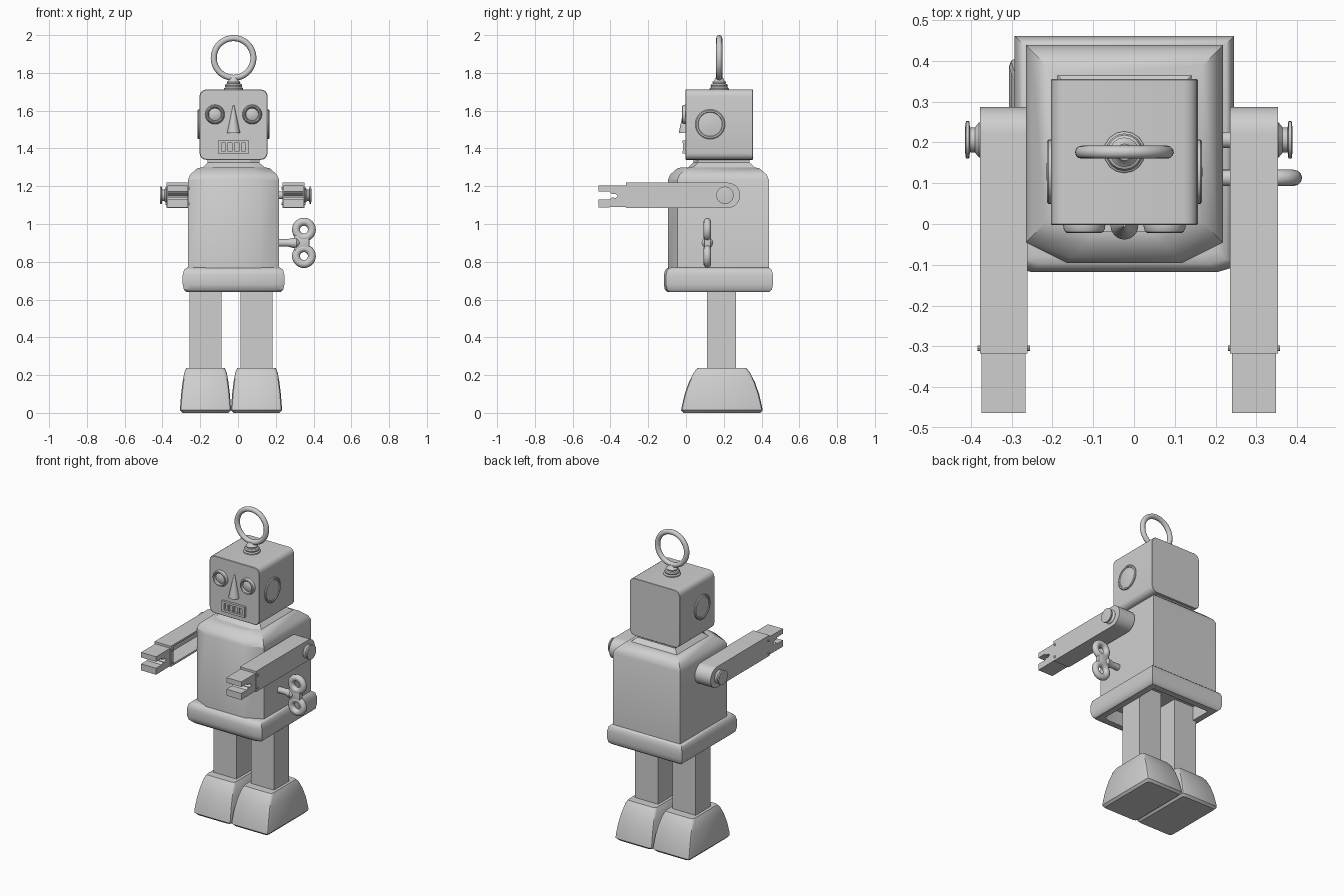
import bpy, bmesh, math
from mathutils import Vector, Matrix

if "Cube" in bpy.data.objects:
    bpy.data.objects.remove(bpy.data.objects["Cube"])

grey = bpy.data.materials.new("tin_grey")
grey.diffuse_color = (0.62, 0.62, 0.62, 1)
grey.use_nodes = True
grey.node_tree.nodes["Principled BSDF"].inputs["Base Color"].default_value = grey.diffuse_color
CX, CY = -0.0235, 0.1715      # torso axis
LX = -0.037                   # middle of the legs


def finish(name, bm, angle=35):
    bmesh.ops.recalc_face_normals(bm, faces=bm.faces)
    me = bpy.data.meshes.new(name)
    bm.to_mesh(me)
    bm.free()
    me.materials.append(grey)
    ob = bpy.data.objects.new(name, me)
    bpy.context.collection.objects.link(ob)
    bpy.ops.object.select_all(action='DESELECT')
    ob.select_set(True)
    bpy.context.view_layer.objects.active = ob
    bpy.ops.object.shade_smooth_by_angle(angle=math.radians(angle))
    return ob


def loft(name, rings, cap=True, close=False, angle=35):
    """Skin a stack of equal-length point rings."""
    bm = bmesh.new()
    vs = [[bm.verts.new(p) for p in r] for r in rings]
    n = len(vs[0])
    pairs = list(zip(vs, vs[1:])) + ([(vs[-1], vs[0])] if close else [])
    for a, b in pairs:
        for i in range(n):
            j = (i + 1) % n
            bm.faces.new((a[i], a[j], b[j], b[i]))
    if cap and not close:
        bm.faces.new(vs[0])
        bm.faces.new(vs[-1])
    return finish(name, bm, angle)


def turned(name, profile, centre, axis, n=32, close=False):
    """Revolve (radius, distance) pairs around an axis through centre."""
    q = Vector((0, 0, 1)).rotation_difference(Vector(axis))
    rings = []
    for r, h in profile:
        rings.append([Vector(centre) + q @ Vector((r * math.cos(t), r * math.sin(t), h))
                      for t in (2 * math.pi * i / n for i in range(n))])
    return loft(name, rings, close=close)


def ring(name, major, ru, rv, centre, axis, n=40, m=12):
    prof = [(major + ru * math.cos(2 * math.pi * i / m), rv * math.sin(2 * math.pi * i / m))
            for i in range(m)]
    return turned(name, prof, centre, axis, n, close=True)


def rounded(hx, hy, r, seg=4):
    """Rounded rectangle outline as 2D points."""
    out = []
    for k, (sx, sy) in enumerate(((1, 1), (-1, 1), (-1, -1), (1, -1))):
        for i in range(seg + 1):
            t = math.pi / 2 * (k + i / seg)
            out.append((sx * (hx - r) + r * math.cos(t), sy * (hy - r) + r * math.sin(t)))
    return out


def box(name, x0, x1, y0, y1, z0, z1, bevel=0.0):
    bm = bmesh.new()
    bmesh.ops.create_cube(bm, size=1, matrix=Matrix.Translation(
        ((x0 + x1) / 2, (y0 + y1) / 2, (z0 + z1) / 2)) @ Matrix.Diagonal((x1 - x0, y1 - y0, z1 - z0, 1)))
    if bevel:
        bmesh.ops.bevel(bm, geom=bm.edges[:], offset=bevel, segments=2, affect='EDGES', profile=0.5)
    return finish(name, bm)


def plan(hx, hy, z, cham_x, cham_y, cx=CX, cy=CY):
    """Horizontal outline: square back corners, cut front corners."""
    return [(cx + x, cy + y, z) for x, y in (
        (hx, hy), (-hx, hy), (-hx, -hy + cham_y), (-hx + cham_x, -hy),
        (hx - cham_x, -hy), (hx, -hy + cham_y))]


# Torso with sloped shoulders
loft("torso", [plan(0.2415 - d, 0.267 - d, z, 0.1, 0.05) for d, z in (
    (0, 0.75), (0, 1.235), (0.012, 1.262), (0.05, 1.295), (0.075, 1.30))], angle=30)
# Neck
loft("neck", [plan(h, h + 0.012, z, 0.05, 0.025, CX, 0.188) for h, z in (
    (0.175, 1.29), (0.155, 1.308), (0.137, 1.325), (0.137, 1.345))], angle=25)
# Waist skirt with a hollow underside
loft("waist_skirt", [plan(0.269 - d, 0.289 - d, z, 0.04, 0.012) for d, z in (
    (0.06, 0.73), (0.06, 0.64), (0.02, 0.64), (0.006, 0.652), (0, 0.68),
    (0, 0.73), (0.007, 0.757), (0.02, 0.768), (0.04, 0.77))], angle=40)

# Head, rounded across the front outline
outline = rounded(0.18, 0.186, 0.035)
loft("head", [[(CX + x * s, y, 1.526 + z * s) for x, z in outline]
              for y, s in ((-0.003, 0.985), (0.0, 1), (0.353, 1), (0.355, 0.99))])
# Ear discs
for side, name in ((-1, "left_ear"), (1, "right_ear")):
    turned(name, [(0.079, -0.02), (0.079, 0.006), (0.074, 0.010), (0.066, 0.010),
                  (0.063, 0.006), (0.03, 0.010), (0.006, 0.011)],
           (CX + side * 0.18, 0.128, 1.528), (side, 0, 0))
# Eyes
for side, name in ((-1, "left_eye"), (1, "right_eye")):
    c = (CX + side * 0.0985, 0, 1.58)
    ring(name + "_rim", 0.042, 0.010, 0.022, c, (0, -1, 0))
    turned(name, [(0.036, -0.01), (0.036, 0.006), (0.025, 0.012), (0.004, 0.015)], c, (0, -1, 0))
# Nose cone
turned("nose", [(0.034, 0), (0.033, 0.008), (0.003, 0.148)], (CX, -0.004, 1.482), (0, 0, 1), 24)
# Mouth grille
mx, mz = -0.024, 1.408
for z in (-0.028, 0.028):
    box("mouth_bar", mx - 0.082, mx + 0.082, -0.018, 0.01, mz + z - 0.007, mz + z + 0.007)
for i in range(5):
    x = mx + (i - 2) * 0.0365
    w = 0.009 if i in (0, 4) else 0.005
    box("mouth_post", x - w, x + w, -0.017, 0.01, mz - 0.03, mz + 0.03)

# Antenna: ribbed base and loop
turned("antenna_base", [(0.051, 1.70), (0.051, 1.718), (0.043, 1.724), (0.046, 1.732), (0.042, 1.74),
                        (0.034, 1.744), (0.036, 1.752), (0.026, 1.76), (0.02, 1.775)],
       (CX, 0.176, 0), (0, 0, 1), 16)
ring("antenna_loop", 0.105, 0.016, 0.016, (CX, 0.176, 1.879), (0, 1, 0), 48)


def prism_x(name, pts, x0, x1):
    """Extrude a (y, z) outline along x."""
    return loft(name, [[(x, y, z) for y, z in pts] for x in (x0, x1)])


# Arms: channel open toward the torso, round shoulder, claw hand
for side, name, xc in ((-1, "left", -0.3195), (1, "right", 0.294)):
    def arm_outline(r, y0):
        arc = [(0.22 + r * math.sin(t), 1.152 + r * math.cos(t))
               for t in (math.pi * i / 16 for i in range(17))]
        return arc + [(y0, 1.152 - r), (y0, 1.152 + r)]
    out, inn = arm_outline(0.067, -0.318), arm_outline(0.055, -0.29)
    xo, xi, xw = xc + side * 0.0585, xc - side * 0.0585, xc + side * 0.045
    loft(name + "_arm", [[(x, y, z) for y, z in o] for x, o in (
        (xo, out), (xi, out), (xi, inn), (xw, inn))])
    # claw hand with jagged jaws
    prism_x(name + "_hand", [(-0.29, 1.09), (-0.29, 1.205), (-0.463, 1.205), (-0.463, 1.172),
                             (-0.405, 1.172), (-0.395, 1.16), (-0.375, 1.16), (-0.36, 1.148),
                             (-0.375, 1.136), (-0.39, 1.142), (-0.405, 1.13),
                             (-0.463, 1.13), (-0.463, 1.088)], xc - 0.054, xc + 0.054)
    # wrist pins
    for z in (1.108, 1.19):
        turned(name + "_wrist_pin", [(0.007, -0.064), (0.007, 0.064)], (xc, -0.305, z), (1, 0, 0), 10)
    # shoulder spool and axle
    turned(name + "_shoulder_knob", [(0.02, -0.16), (0.02, -0.02), (0.043, -0.01), (0.043, 0.002),
                                     (0.031, 0.012), (0.03, 0.024), (0.046, 0.026), (0.046, 0.034),
                                     (0.03, 0.036)], (xo, 0.206, 1.152), (side, 0, 0))

# Legs and feet
for side, name in ((-1, "left"), (1, "right")):
    x = LX + side * 0.135
    box(name + "_leg", x - 0.0835, x + 0.0835, 0.112, 0.266, 0.2, 0.73)
    rings = []
    for hx, hy, z in ((0.122, 0.203, 0), (0.134, 0.216, 0.014), (0.134, 0.212, 0.035),
                      (0.129, 0.197, 0.1), (0.121, 0.174, 0.165),
                      (0.112, 0.148, 0.215), (0.102, 0.13, 0.237)):
        rings.append([(x + a, 0.19 + b, z) for a, b in rounded(hx, hy, 0.018, 2)])
    loft(name + "_foot", rings)

# Wind-up key on the right side
ky, kz = 0.113, 0.90
turned("key_shaft", [(0.02, 0.19), (0.02, 0.265), (0.026, 0.29), (0.03, 0.31), (0.015, 0.33)],
       (0, ky, kz), (1, 0, 0), 20)
for s in (-1, 1):
    ring("key_lobe", 0.042, 0.021, 0.02, (0.349, ky, kz + s * 0.07), (0, 1, 0), 32)
box("key_bridge", 0.298, 0.378, ky - 0.018, ky + 0.018, kz - 0.042, kz + 0.042, 0.008)
